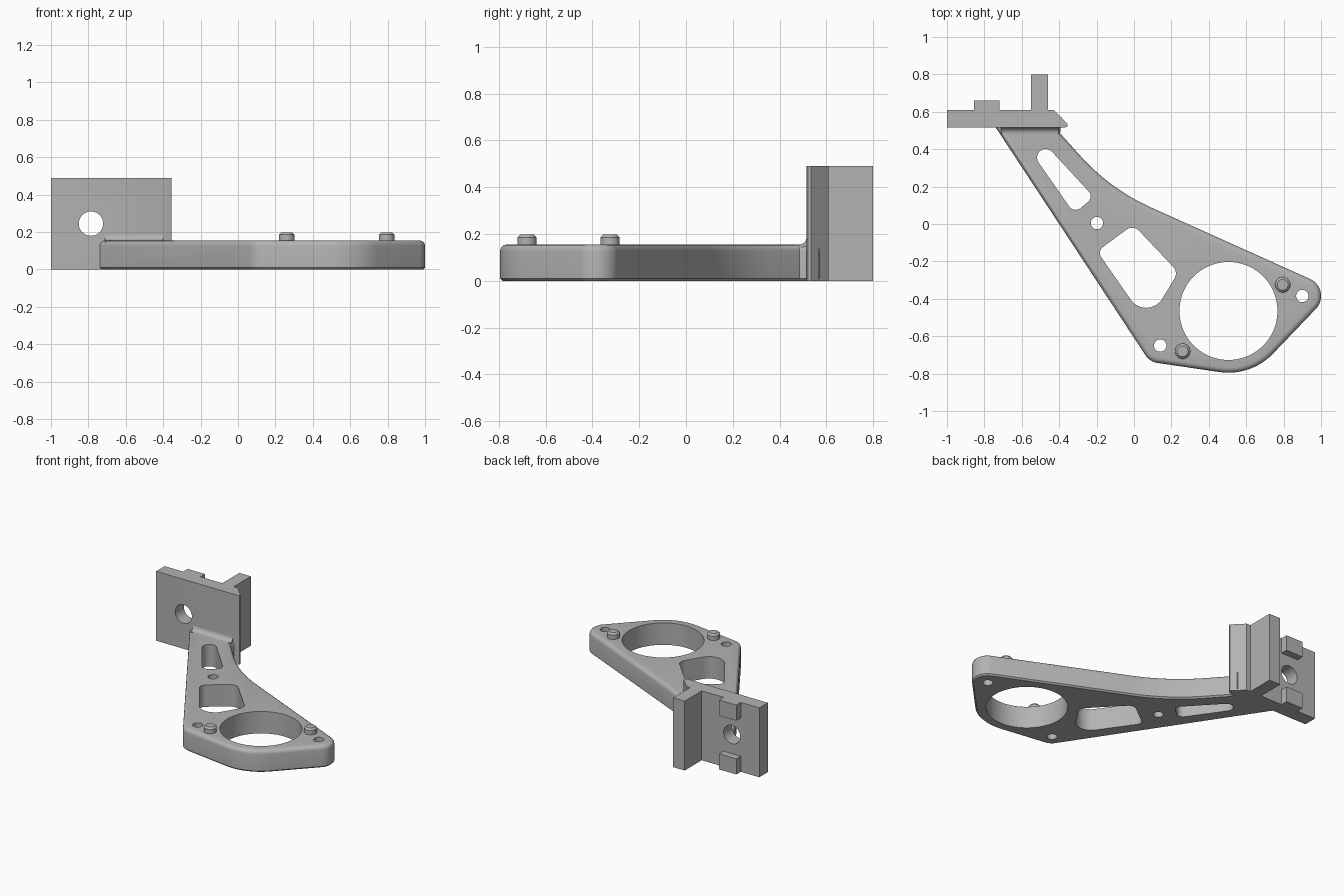
import bpy
import bmesh
from math import cos, sin, radians, pi
from mathutils import Vector, Matrix
from mathutils.geometry import convex_hull_2d

if "Cube" in bpy.data.objects:
    bpy.data.objects.remove(bpy.data.objects["Cube"])

grey = bpy.data.materials.new("plain grey")
grey.use_nodes = True
grey.diffuse_color = (0.45, 0.45, 0.45, 1)
grey.node_tree.nodes["Principled BSDF"].inputs["Base Color"].default_value = grey.diffuse_color

TOP = 0.155      # arm thickness
FRONT = 0.515    # front face of the mounting plate
HEIGHT = 0.49    # mounting plate height


def arc(x, y, r, a0, a1, n=16):
    angles = [radians(a0 + (a1 - a0) * i / n) for i in range(n + 1)]
    return [(x + r * cos(a), y + r * sin(a)) for a in angles]


def circle(x, y, r, n=48):
    return arc(x, y, r, 0, 360, n)[:-1]


def wrap(*discs):
    """Outline of a band pulled around several discs."""
    pts = [p for d in discs for p in circle(*d)]
    return [pts[i] for i in convex_hull_2d([Vector(p) for p in pts])]


def prism(name, outline, z0, z1, matrix=None, top_bevel=0, low_bevel=0, segments=4):
    bm = bmesh.new()
    face = bm.faces.new([bm.verts.new((x, y, z0)) for x, y in outline])
    new = bmesh.ops.extrude_face_region(bm, geom=[face])["geom"]
    for v in new:
        if isinstance(v, bmesh.types.BMVert):
            v.co.z = z1
    bmesh.ops.recalc_face_normals(bm, faces=bm.faces)
    for z, size, seg in ((z1, top_bevel, segments), (z0, low_bevel, 1)):
        if size:
            rim = [e for e in bm.edges if all(abs(v.co.z - z) < 1e-5 for v in e.verts)]
            bmesh.ops.bevel(bm, geom=rim, offset=size, segments=seg, profile=0.5,
                            affect='EDGES')
    if matrix:
        bm.transform(matrix)
    bmesh.ops.recalc_face_normals(bm, faces=bm.faces)
    mesh = bpy.data.meshes.new(name)
    bm.to_mesh(mesh)
    bm.free()
    mesh.materials.append(grey)
    obj = bpy.data.objects.new(name, mesh)
    bpy.context.collection.objects.link(obj)
    return obj


def activate(obj):
    bpy.ops.object.select_all(action='DESELECT')
    obj.select_set(True)
    bpy.context.view_layer.objects.active = obj


def cut(obj, cutter):
    mod = obj.modifiers.new("cut", 'BOOLEAN')
    mod.operation = 'DIFFERENCE'
    mod.solver = 'EXACT'
    mod.object = cutter
    activate(obj)
    bpy.ops.object.modifier_apply(modifier=mod.name)
    bpy.data.objects.remove(cutter)


def smooth(obj):
    activate(obj)
    bpy.ops.object.shade_smooth_by_angle(angle=radians(30))


# Arm: rounded ring end, concave flank, straight flank
p0, p1, p2 = Vector((-0.29, 0.368)), Vector((-0.129, 0.188)), Vector((0.09, 0.089))
flank = []
for i in range(17):
    t = i / 16
    flank.append(tuple(p2 * (1 - t) ** 2 + p1 * 2 * t * (1 - t) + p0 * t * t))
outline = (arc(0.14, -0.65, 0.094, 213, 261.7, 10)
           + arc(0.505, -0.465, 0.33, 261.7, 316.3)
           + arc(0.9, -0.385, 0.1, -43.7, 65.8)
           + flank
           + [(-0.395, 0.485), (-0.385, 0.57), (-0.775, 0.57)])
arm = prism("arm", outline, 0, TOP, top_bevel=0.028, low_bevel=0.01)

# Openings through the arm
openings = [
    circle(0.505, -0.465, 0.262, 96),
    circle(-0.198, 0.005, 0.033),
    circle(0.14, -0.65, 0.033),
    circle(0.9, -0.385, 0.033),
    wrap((-0.472, 0.355, 0.046), (-0.312, 0.118, 0.042), (-0.27, 0.148, 0.038)),
    wrap((-0.01, -0.07, 0.05), (-0.142, -0.155, 0.04),
         (0.065, -0.348, 0.1), (0.172, -0.265, 0.052)),
]
for shape in openings:
    cut(arm, prism("opening_cutter", shape, -0.1, 0.3))

# Tapered groove across the underside
along = Vector((0.42, 0.325, 0)).normalized()
across = Vector((-along.y, along.x, 0))
frame = Matrix((across, (0, 0, 1), along)).transposed().to_4x4()
frame.translation = (0, -0.128, 0)
groove = [(-0.125, -0.02), (0.125, -0.02), (0.075, 0.062), (-0.075, 0.062)]
cut(arm, prism("groove_cutter", groove, -0.6, 0.6, frame))
smooth(arm)

# Locating pins
for side, x, y in (("right", 0.26, -0.68), ("left", 0.795, -0.325)):
    smooth(prism(side + "_pin", circle(x, y, 0.041), TOP - 0.03, 0.198,
                 top_bevel=0.012, segments=1))

# Mounting plate with slanted end and rear rib
profile = [(-1, FRONT), (-0.37, FRONT), (-0.355, 0.522), (-0.355, 0.535),
           (-0.43, 0.61), (-0.46, 0.61), (-0.46, 0.8), (-0.55, 0.8),
           (-0.55, 0.61), (-1, 0.61)]
plate = prism("mounting_plate", profile, 0, HEIGHT)
facing = Matrix.Rotation(pi / 2, 4, 'X')
cut(plate, prism("bolt_cutter", circle(-0.786, 0.245, 0.065), -1, -0.4, facing))
smooth(plate)

# Rear keys above and below the bolt hole
key = [(-0.855, 0.6), (-0.72, 0.6), (-0.72, 0.66), (-0.855, 0.66)]
prism("lower_key", key, 0, 0.11)
prism("upper_key", key, HEIGHT - 0.11, HEIGHT)

# Concave fillet between arm and plate
r = 0.032
curve = arc(FRONT - r, TOP + r, r, -90, 0, 8)
section = curve + [(FRONT + 0.02, TOP + r), (FRONT + 0.02, TOP - 0.02),
                   (FRONT - r, TOP - 0.02)]
sideways = Matrix(((0, 0, 1, 0), (1, 0, 0, 0), (0, 1, 0, 0), (0, 0, 0, 1)))
smooth(prism("root_fillet", section, -0.71, -0.4, sideways))
